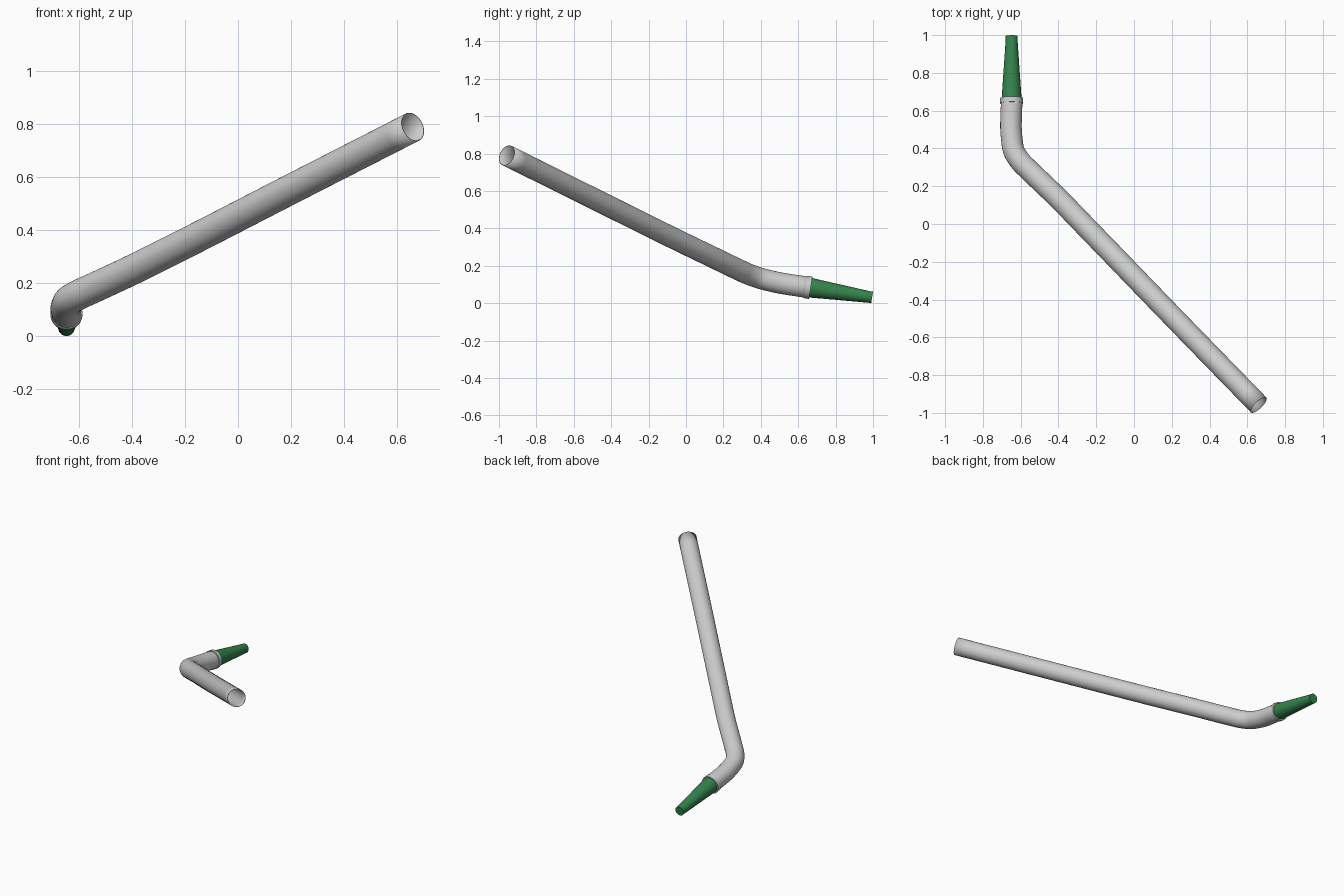
import bpy, bmesh, math
from mathutils import Vector
from mathutils.geometry import interpolate_bezier

if "Cube" in bpy.data.objects:
    bpy.data.objects.remove(bpy.data.objects["Cube"])

SIDES = 40


def material(name, rgb):
    m = bpy.data.materials.new(name)
    m.diffuse_color = (*rgb, 1)
    m.use_nodes = True
    m.node_tree.nodes["Principled BSDF"].inputs["Base Color"].default_value = m.diffuse_color
    return m


grey = material("light grey", (0.60, 0.61, 0.60))
green = material("dark green", (0.035, 0.23, 0.075))


def sweep(name, stations, mat, caps=()):
    """Skin circles along (centre, direction, radius) stations."""
    bm = bmesh.new()
    rings, side = [], None
    for centre, direction, radius in stations:
        d = direction.normalized()
        ref = side if side else Vector((1, 0, 0))
        side = (ref - d * ref.dot(d)).normalized()
        up = d.cross(side)
        rings.append([bm.verts.new(centre + radius * (
            side * math.cos(a) + up * math.sin(a)))
            for a in (math.tau * i / SIDES for i in range(SIDES))])
    for r0, r1 in zip(rings, rings[1:]):
        for i in range(SIDES):
            j = (i + 1) % SIDES
            bm.faces.new((r0[i], r0[j], r1[j], r1[i]))
    for c in caps:
        bm.faces.new(rings[c] if c else rings[c][::-1])
    me = bpy.data.meshes.new(name)
    bm.to_mesh(me)
    bm.free()
    me.materials.append(mat)
    ob = bpy.data.objects.new(name, me)
    bpy.context.collection.objects.link(ob)
    bpy.ops.object.select_all(action='DESELECT')
    ob.select_set(True)
    bpy.context.view_layer.objects.active = ob
    bpy.ops.object.shade_smooth_by_angle(angle=math.radians(30))
    return ob


# Nozzle axis, measured from its base towards its tip
base = Vector((-0.648, 0.65, 0.085))
tip = Vector((-0.648, 0.995, 0.031))
axis = (tip - base).normalized()
length = (tip - base).length


def on_axis(profile):
    return [(base + axis * t, axis, r) for t, r in profile]


# Bent pipe: smooth path from the open upper end down to the nozzle
pts = [Vector(p) for p in (
    (0.66, -0.958, 0.79), (0.20, -0.485, 0.555), (-0.233, -0.037, 0.333),
    (-0.40, 0.135, 0.25), (-0.55, 0.28, 0.18), (-0.60, 0.33, 0.157),
    (-0.635, 0.385, 0.137), (-0.648, 0.46, 0.117))] + [base]
dirs = [(pts[1] - pts[0]).normalized()]
for a, b, c in zip(pts, pts[1:], pts[2:]):
    la, lc = (b - a).length, (c - b).length
    dirs.append(((b - a) / la * lc + (c - b) / lc * la).normalized())
dirs.append(axis)
path = [pts[0]]
for p, q, u, v in zip(pts, pts[1:], dirs, dirs[1:]):
    h = (q - p).length / 3
    path += interpolate_bezier(p, p + u * h, q - v * h, q, 9)[1:]
tangents = [dirs[0]] + [c - a for a, c in zip(path, path[2:])] + [axis]
pipe = sweep("bent_pipe", [(p, t, 0.057) for p, t in zip(path, tangents)], grey)
wall = pipe.modifiers.new("wall", 'SOLIDIFY')
wall.thickness = 0.003
wall.offset = -1

# Collar ring where the nozzle enters the pipe
sweep("collar", on_axis([(-0.012, 0.053), (-0.012, 0.0605), (0.017, 0.0605),
                         (0.017, 0.052)]), grey)

# Tapered nozzle with a short straight lip
sweep("nozzle", on_axis([(-0.01, 0.053), (0.017, 0.0525),
                         (length - 0.015, 0.031), (length, 0.031)]),
      green, caps=(0, -1))
